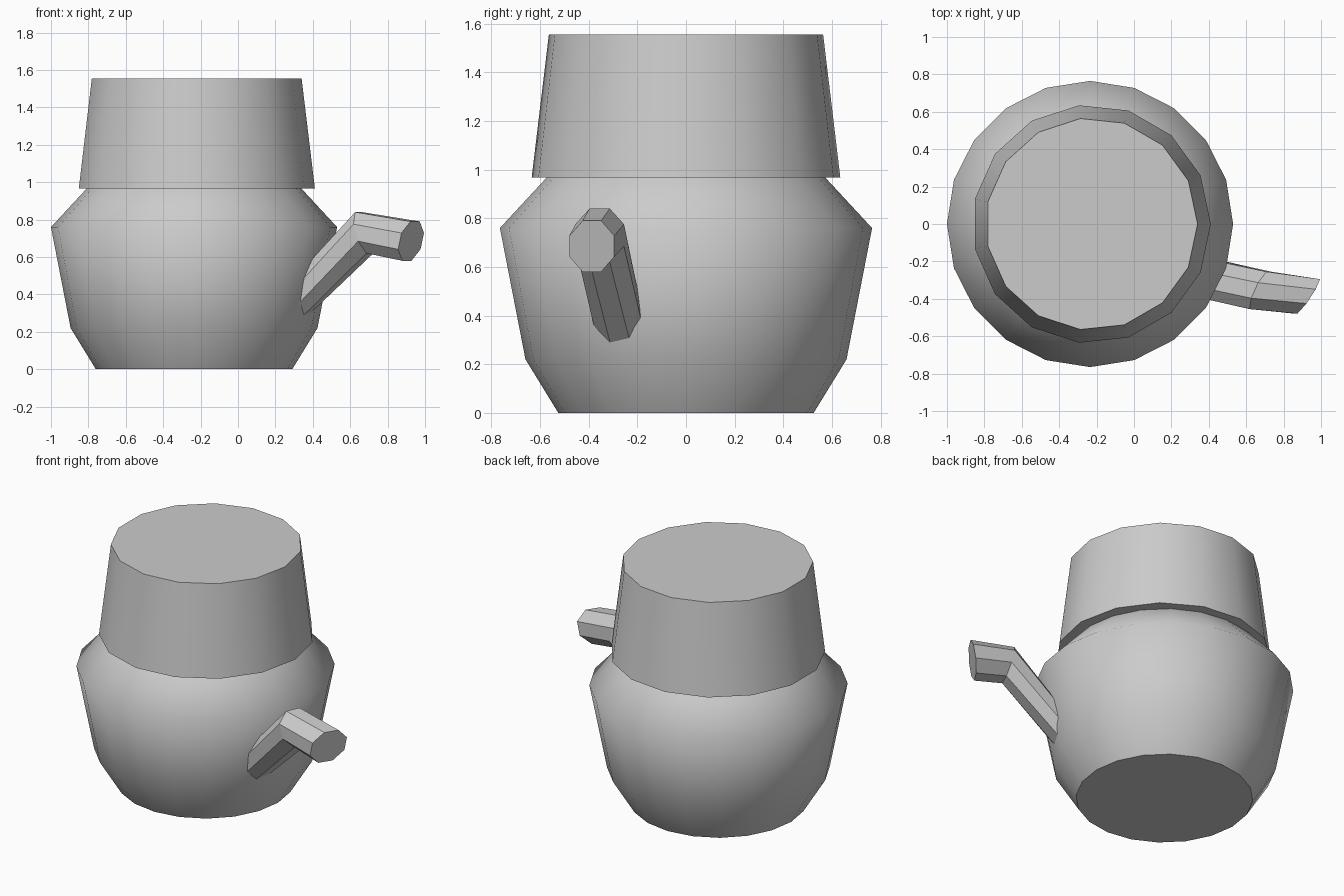
import bpy
from math import sin, cos, pi
from mathutils import Vector

if "Cube" in bpy.data.objects:
    bpy.data.objects.remove(bpy.data.objects["Cube"])


def loft(name, rings, smooth):
    """Skin a stack of equal rings; end caps stay flat with sharp rims."""
    n = len(rings[0])
    verts = [v for ring in rings for v in ring]
    faces = [(k * n + i, k * n + (i + 1) % n, (k + 1) * n + (i + 1) % n, (k + 1) * n + i)
             for k in range(len(rings) - 1) for i in range(n)]
    sides = len(faces)
    faces.append(tuple(reversed(range(n))))
    faces.append(tuple(range((len(rings) - 1) * n, len(rings) * n)))
    mesh = bpy.data.meshes.new(name)
    mesh.from_pydata(verts, [], faces)
    for i, p in enumerate(mesh.polygons):
        p.use_smooth = smooth and i < sides
    obj = bpy.data.objects.new(name, mesh)
    bpy.context.collection.objects.link(obj)
    return obj


def ring(center, u, v, n, phase=0.0):
    c, u, v = Vector(center), Vector(u), Vector(v)
    return [c + u * cos(phase + 2 * pi * i / n) + v * sin(phase + 2 * pi * i / n)
            for i in range(n)]


def lathe(name, x, profile, n):
    return loft(name, [ring((x, 0, z), (r, 0, 0), (0, r, 0), n) for r, z in profile], True)


# Round pot body, 20 sides
lathe("body", -0.235, [(0.525, 0), (0.66, 0.22), (0.765, 0.76), (0.575, 0.965), (0.56, 0.98)], 20)

# Tapered lid overhanging the body, 15 sides
lathe("lid", -0.227, [(0.638, 0.967), (0.567, 1.555)], 15)

# Bent octagonal handle: centre, sideways and upward half-widths of each section
sections = [
    ((0.30, -0.27, 0.345), (0.03, 0.10, 0), (-0.06, 0, 0.06)),
    ((0.675, -0.355, 0.73), (0.045, 0.10, 0), (-0.03, 0, 0.11)),
    ((0.925, -0.387, 0.685), (0.06, 0.092, 0), (0.022, 0, 0.105)),
]
k = 1 / cos(pi / 8)
loft("handle", [ring(c, Vector(u) * k, Vector(v) * k, 8, pi / 8) for c, u, v in sections], False)
